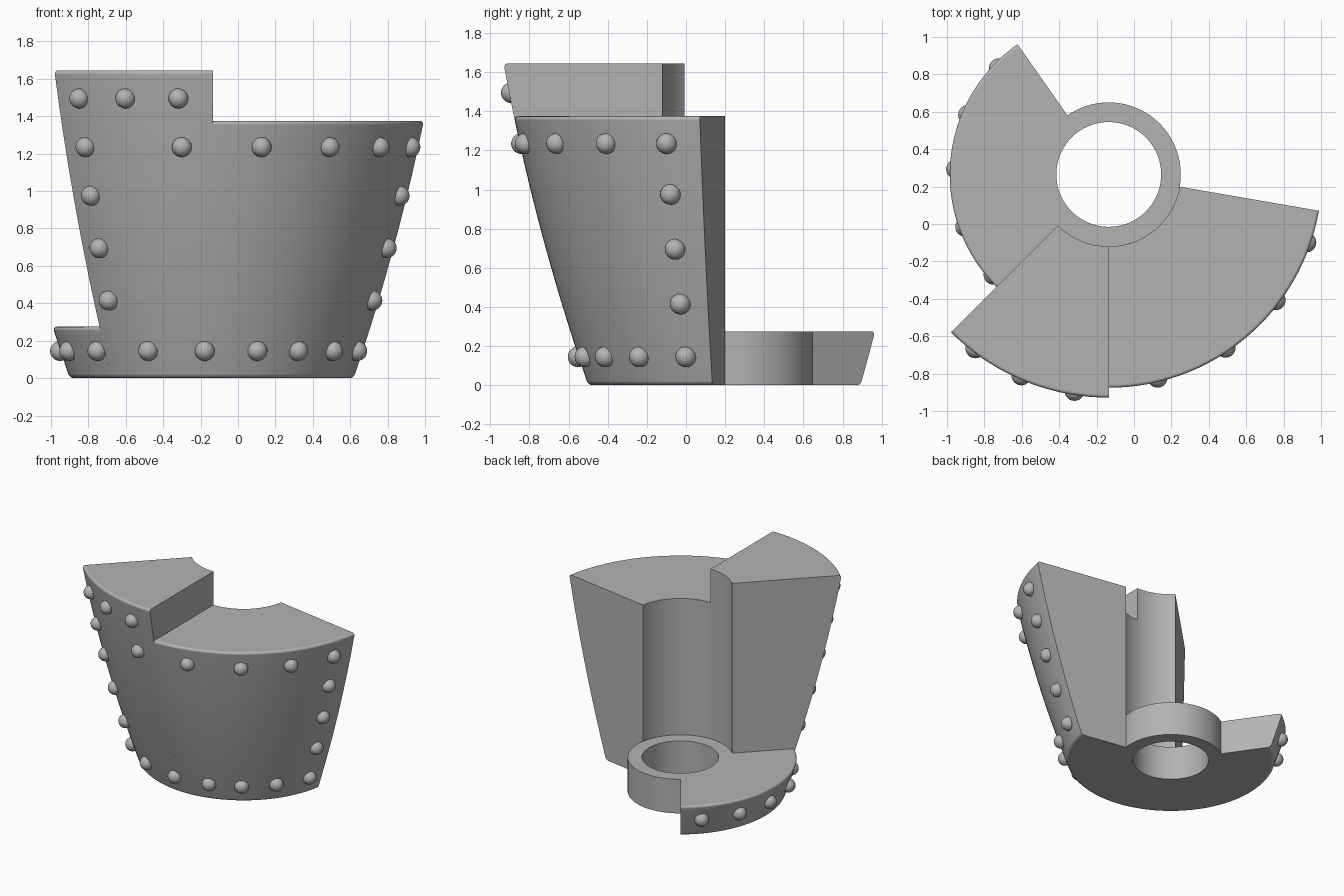
import bpy, bmesh
from math import radians, cos, sin, pi
from mathutils import Vector, Matrix

cube = bpy.data.objects.get("Cube")
if cube:
    bpy.data.objects.remove(cube)

CENTRE = Vector((-0.135, 0.265, 0))   # axis of the central bore
BORE, COLLAR, LOW = 0.28, 0.385, 0.275
ROUND = 0.022                          # rounding of the outer rim edges

steel = bpy.data.materials.new("grey_steel")
steel.use_nodes = True
GREY = (0.45, 0.45, 0.45, 1)
steel.diffuse_color = GREY
steel.node_tree.nodes["Principled BSDF"].inputs["Base Color"].default_value = GREY


def wall_radius(z):
    """Flaring outer wall, steeper towards the top."""
    return 0.765 + 0.345 * z - 0.05 * z * z


def polar(r, angle, z):
    return CENTRE + Vector((r * cos(angle), r * sin(angle), z))


def finish(name, bm):
    bmesh.ops.recalc_face_normals(bm, faces=bm.faces)
    mesh = bpy.data.meshes.new(name)
    bm.to_mesh(mesh)
    bm.free()
    mesh.materials.append(steel)
    obj = bpy.data.objects.new(name, mesh)
    bpy.context.collection.objects.link(obj)
    bpy.ops.object.select_all(action='DESELECT')
    obj.select_set(True)
    bpy.context.view_layer.objects.active = obj
    bpy.ops.object.shade_smooth_by_angle(angle=radians(35))
    return obj


def sweep(name, profile, start, end):
    """Turn a closed (radius, z) profile about the bore axis."""
    full = end - start >= 360
    steps = round((end - start) / 2.5)
    bm = bmesh.new()
    rings = []
    for i in range(steps + (0 if full else 1)):
        a = radians(start + (end - start) * i / steps)
        rings.append([bm.verts.new(polar(r, a, z)) for r, z in profile])
    n = len(profile)
    for i in range(steps):
        a, b = rings[i], rings[(i + 1) % len(rings)]
        for j in range(n):
            k = (j + 1) % n
            bm.faces.new((a[j], b[j], b[k], a[k]))
    if not full:
        bm.faces.new(rings[0])
        bm.faces.new(rings[-1])
    obj = finish(name, bm)
    mod = obj.modifiers.new("weighted_normals", 'WEIGHTED_NORMAL')
    mod.keep_sharp = True


def wedge_profile(height):
    """Straight inner wall, flared outer wall with rounded rim edges."""
    pts = [(COLLAR, 0)]
    arc = [i * pi / 8 for i in range(5)]
    for t in arc:
        z = ROUND * (1 - cos(t))
        pts.append((wall_radius(z) - ROUND * (1 - sin(t)), z))
    for i in range(1, 10):
        z = ROUND + (height - 2 * ROUND) * i / 10
        pts.append((wall_radius(z), z))
    for t in reversed(arc):
        z = height - ROUND * (1 - cos(t))
        pts.append((wall_radius(z) - ROUND * (1 - sin(t)), z))
    return pts + [(COLLAR, height)]


# Collar and the three stepped wedges
sweep("collar", [(BORE, 0), (COLLAR, 0), (COLLAR, LOW), (BORE, LOW)], 0, 360)
sweep("low_wedge", wedge_profile(LOW), 125, 225)
sweep("tall_wedge", wedge_profile(1.645), 225, 270)
sweep("middle_wedge", wedge_profile(1.375), 270, 350.2)

# Rivets along the edges of the outer wall: (height, angles)
rows = {
    "bottom_rivets": (0.145, (136, 157, 178, 200, 221, 245, 267, 287, 304, 322, 341)),
    "upper_rivets": (1.235, (232.5, 261.5, 283.5, 304, 323, 341)),
    "top_rivets": (1.495, (232.5, 246.5, 261)),
}
for i, z in enumerate((0.415, 0.695, 0.975)):
    rows["column_rivets_%d" % (i + 1)] = (z, (232, 341))
for name, (z, angles) in rows.items():
    bm = bmesh.new()
    for angle in angles:
        spot = polar(wall_radius(z) + 0.003, radians(angle), z)
        bmesh.ops.create_uvsphere(bm, u_segments=24, v_segments=16, radius=0.053,
                                  matrix=Matrix.Translation(spot))
    finish(name, bm)
